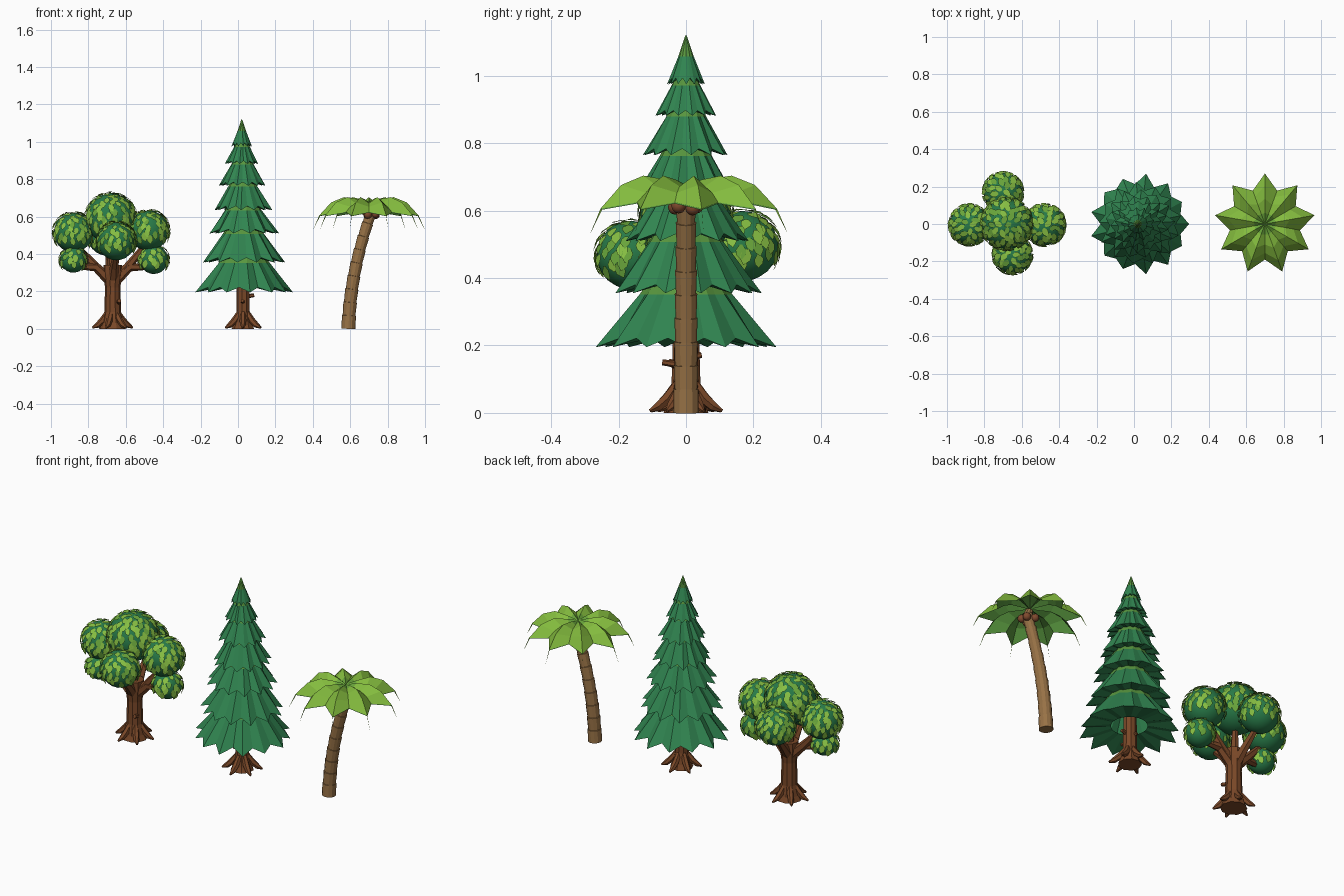
import bpy, bmesh, math, random
from mathutils import Vector

if "Cube" in bpy.data.objects:
    bpy.data.objects.remove(bpy.data.objects["Cube"])

random.seed(4)
TAU = math.tau


def material(name, rgb):
    lin = [((c / 255 + 0.055) / 1.055) ** 2.4 for c in rgb]
    m = bpy.data.materials.new(name)
    m.diffuse_color = (*lin, 1)
    m.use_nodes = True
    m.node_tree.nodes["Principled BSDF"].inputs["Base Color"].default_value = m.diffuse_color
    return m


BARK = material("brown bark", (122, 72, 40))
PALM_BARK = material("tan bark", (152, 114, 70))
NUT = material("nut brown", (128, 74, 46))
PINE = material("pine green", (48, 132, 80))
OLIVE = material("olive green", (88, 150, 62))
CROWN = material("deep leaf green", (40, 122, 72))
LEAF = material("light leaf green", (134, 190, 66))
LEAF2 = material("mid leaf green", (104, 164, 58))
LIME = material("palm green", (132, 188, 62))


def finish(name, bm, mats, smooth=False, fix_normals=True):
    if fix_normals:
        bmesh.ops.recalc_face_normals(bm, faces=bm.faces)
    me = bpy.data.meshes.new(name)
    bm.to_mesh(me)
    bm.free()
    for m in mats:
        me.materials.append(m)
    ob = bpy.data.objects.new(name, me)
    bpy.context.collection.objects.link(ob)
    for p in me.polygons:
        p.use_smooth = smooth
    return ob


def tube(bm, pts, radii, sides=8):
    """Capped tube of given radii along a path."""
    pts = [Vector(p) for p in pts]
    rings = []
    for i, p in enumerate(pts):
        d = pts[min(i + 1, len(pts) - 1)] - pts[max(i - 1, 0)]
        a = d.cross(Vector((0, 1, 0)))
        if a.length < 1e-3 * d.length or abs(d.normalized().y) > 0.9:
            a = d.cross(Vector((1, 0, 0)))
        a.normalize()
        b = d.normalized().cross(a)
        rings.append([bm.verts.new(p + radii[i] * (a * math.cos(TAU * k / sides) + b * math.sin(TAU * k / sides)))
                      for k in range(sides)])
    for r0, r1 in zip(rings, rings[1:]):
        for k in range(sides):
            bm.faces.new((r0[k], r0[(k + 1) % sides], r1[(k + 1) % sides], r1[k]))
    bm.faces.new(rings[0][::-1])
    bm.faces.new(rings[-1])


def roots(bm, x, count, reach, height, start):
    """Spreading root spurs around a trunk foot."""
    for k in range(count):
        a = start + TAU * k / count
        c, s = math.cos(a), math.sin(a)
        at = lambda r, z: (x + c * r, s * r, z)
        tube(bm, [at(0.022, height), at(reach * 0.5, height * 0.48), at(reach * 0.76, 0.019), at(reach, 0.006)],
             [0.014, 0.018, 0.015, 0.005], 6)


# --- Broadleaf tree: trunk, roots and branches ---
BX = -0.67
balls = [(-0.68, 0, 0.59, 0.135), (-0.88, -0.005, 0.515, 0.106), (-0.478, -0.005, 0.525, 0.108),
         (-0.65, -0.163, 0.468, 0.102), (-0.7, 0.17, 0.495, 0.104),
         (-0.88, -0.03, 0.37, 0.07), (-0.45, -0.01, 0.37, 0.077)]
bm = bmesh.new()
tube(bm, [(BX, 0, 0), (BX, 0, 0.03), (BX, 0, 0.09), (BX, 0, 0.22), (BX, 0, 0.29), (BX, 0, 0.34)],
     [0.07, 0.058, 0.045, 0.041, 0.05, 0.05], 10)
roots(bm, BX, 6, 0.11, 0.095, 0.2)
for x, y, z, r in balls:
    d = Vector((x - BX, y, 0))
    tube(bm, [(BX + d.x * 0.08, y * 0.08, 0.26), (BX + d.x * 0.42, y * 0.42, 0.33), (x, y, z - r * 0.5)],
         [0.03, 0.024, 0.013], 6)
tube(bm, [(BX + 0.03, -0.02, 0.14), (BX + 0.035, -0.052, 0.15)], [0.013, 0.011], 6)
finish("broadleaf_trunk", bm, [BARK])

# Round crown clumps
bm = bmesh.new()
for x, y, z, r in balls:
    new = bmesh.ops.create_icosphere(bm, subdivisions=3, radius=r)["verts"]
    bmesh.ops.translate(bm, verts=new, vec=(x, y, z))
finish("crown_clumps", bm, [CROWN], smooth=True)

# Overlapping leaves hanging over each clump: (along, half width, lift)
OUTLINE = [(0, 0.004, 0.002), (0.014, 0.015, 0.006), (0.028, 0.014, 0.008), (0.044, 0.0, 0.006)]
bm = bmesh.new()
for bi, (x, y, z, r) in enumerate(balls):
    centre = Vector((x, y, z))
    count = int(118 * (r / 0.1) ** 2)
    for i in range(count):
        h = 1 - 2 * (i + 0.5) / count
        if h < -0.42:
            continue
        a = i * 2.39996 + random.uniform(-0.15, 0.15)
        w = math.sqrt(1 - h * h)
        n = Vector((w * math.cos(a), w * math.sin(a), h))
        base = centre + n * r
        if any(j != bi and (base - Vector(b[:3])).length < b[3] for j, b in enumerate(balls)):
            continue
        down = Vector((random.uniform(-0.35, 0.35), random.uniform(-0.35, 0.35), -1))
        t = (down - n * down.dot(n)).normalized()
        side = n.cross(t)
        s = random.uniform(0.9, 1.15)
        pos = lambda o, sg: base + s * (t * (o[0] - 0.012) + side * o[1] * sg) + n * o[2]
        loop = [pos(o, -1) for o in OUTLINE] + [pos(o, 1) for o in OUTLINE[2::-1]]
        f = bm.faces.new([bm.verts.new(p) for p in loop])
        f.normal_update()
        if f.normal.dot(n) < 0:
            f.normal_flip()
        f.material_index = int(random.random() < 0.3)
finish("crown_leaves", bm, [LEAF, LEAF2], fix_normals=False)

# --- Pine: trunk, roots and stubs ---
PX = 0.028
bm = bmesh.new()
tube(bm, [(PX, 0, 0), (PX, 0, 0.03), (PX, 0, 0.09), (PX, 0, 0.4)], [0.062, 0.05, 0.037, 0.034], 9)
roots(bm, PX, 6, 0.108, 0.09, 0.5)
tube(bm, [(PX, 0, 0.17), (PX + 0.058, 0.005, 0.18)], [0.012, 0.01], 6)
tube(bm, [(PX, 0, 0.14), (PX - 0.005, -0.07, 0.15)], [0.011, 0.009], 6)
tube(bm, [(PX, 0, 0.16), (PX - 0.01, 0.045, 0.172)], [0.011, 0.009], 6)
finish("pine_trunk", bm, [BARK])

# Pleated skirts: rim height, rim radius, top height, top radius
TIERS = [(0.195, 0.262, 0.40, 0.105), (0.355, 0.22, 0.55, 0.085), (0.51, 0.187, 0.68, 0.07),
         (0.635, 0.155, 0.80, 0.058), (0.765, 0.127, 0.91, 0.044), (0.882, 0.09, 1.0, 0.03),
         (0.975, 0.055, 1.12, 0.002)]
TURN = [0, 0.2, 0.07, 0.3, 0.13, 0.22, 0.02]
N = 13
bm = bmesh.new()
for ti, (z0, r0, z1, r1) in enumerate(TIERS):
    cx = PX + 0.004 - 0.012 * ti / 6
    h = z1 - z0
    last = ti == len(TIERS) - 1
    zband = 1.058 if last else TIERS[ti + 1][0] - 0.003
    tb = (zband - z0) / h
    rb = r0 + (r1 - r0) * tb ** 0.9
    rings = []
    # rows: inner hole, rim, colour break, top (radius, height, pleat depth, rim lift)
    for r, z, pleat, lift in [(r0 * 0.36, z0 + h * 0.16, 0, 0), (r0, z0, 0.17, h * 0.13),
                              (rb, zband, 0.07, 0), (r1, z1, 0, 0)]:
        ring = []
        for k in range(2 * N):
            a = TAU * (k / (2 * N)) + TURN[ti]
            v = k % 2
            rr = r * (1 - pleat * v) * (1 + (0.035 * math.sin(k * 2.3 + ti) if lift else 0))
            ring.append(bm.verts.new((cx + rr * math.cos(a), rr * math.sin(a), z + lift * v)))
        rings.append(ring)
    for row, (a, b) in enumerate(zip(rings, rings[1:])):
        for k in range(2 * N):
            j = (k + 1) % (2 * N)
            f = bm.faces.new((a[k], a[j], b[j], b[k]))
            f.material_index = int(row == 2)
finish("pine_skirts", bm, [PINE, OLIVE], fix_normals=False)


# --- Palm: ringed leaning trunk, each segment flaring upward ---
def palm_x(z):
    return 0.59 + 0.03 * z + 0.27 * z * z


SEG = 9
pts, radii = [], []
for i in range(SEG):
    za, zb = 0.635 * i / SEG, 0.635 * (i + 1) / SEG
    r = 0.035 - 0.009 * i / SEG
    pts += [(palm_x(za + 0.001), 0, za + (0.001 if i else 0)), (palm_x(zb), 0, zb)]
    radii += [r if i else 0.038, r + 0.0025 if i else 0.037]
bm = bmesh.new()
tube(bm, pts, radii, 12)
tube(bm, [(palm_x(0.63), 0, 0.625), (0.703, 0, 0.662)], [0.026, 0.02], 10)
finish("palm_trunk", bm, [PALM_BARK])

# Nuts under the fronds
bm = bmesh.new()
for dx, dy, dz in [(-0.008, -0.032, 0), (0.034, -0.022, 0.004), (0.034, 0.02, -0.002), (-0.012, 0.03, 0.003)]:
    new = bmesh.ops.create_icosphere(bm, subdivisions=2, radius=0.022)["verts"]
    bmesh.ops.translate(bm, verts=new, vec=(0.702 + dx, dy, 0.61 + dz))
finish("palm_nuts", bm, [NUT], smooth=True)

# Folded fronds: ridge and valley lines as (radius, height), with a darker underside just below
RIDGE = [(0.06, 0.692), (0.135, 0.704), (0.205, 0.676), (0.27, 0.606)]
VALLEY = [(0.055, 0.674), (0.11, 0.672), (0.155, 0.653), (0.19, 0.625)]
bm = bmesh.new()
for drop in (0, 0.004):
    top = bm.verts.new((0.70, 0, 0.677 - drop))
    cols = []
    for k in range(18):
        a = math.pi / 2 + TAU * k / 18
        cols.append([bm.verts.new((0.70 + r * math.cos(a), r * math.sin(a), z - drop))
                     for r, z in (VALLEY if k % 2 else RIDGE)])
    for k in range(18):
        a, b = cols[k], cols[(k + 1) % 18]
        faces = [bm.faces.new((top, a[0], b[0]))]
        faces += [bm.faces.new((a[i], a[i + 1], b[i + 1], b[i])) for i in range(3)]
        for n, f in enumerate(faces):
            f.material_index = 2 if drop else int(n == 0)
            if drop:
                f.normal_flip()
        # thin upright blade drooping from each tip
        if k % 2 == 0 and not drop:
            ang = math.pi / 2 + TAU * k / 18
            bm.faces.new([bm.verts.new((0.70 + r * math.cos(ang), r * math.sin(ang), z))
                          for r, z in [(0.26, 0.612), (0.27, 0.606), (0.303, 0.53)]])
finish("palm_fronds", bm, [LIME, LEAF2, OLIVE], fix_normals=False)
